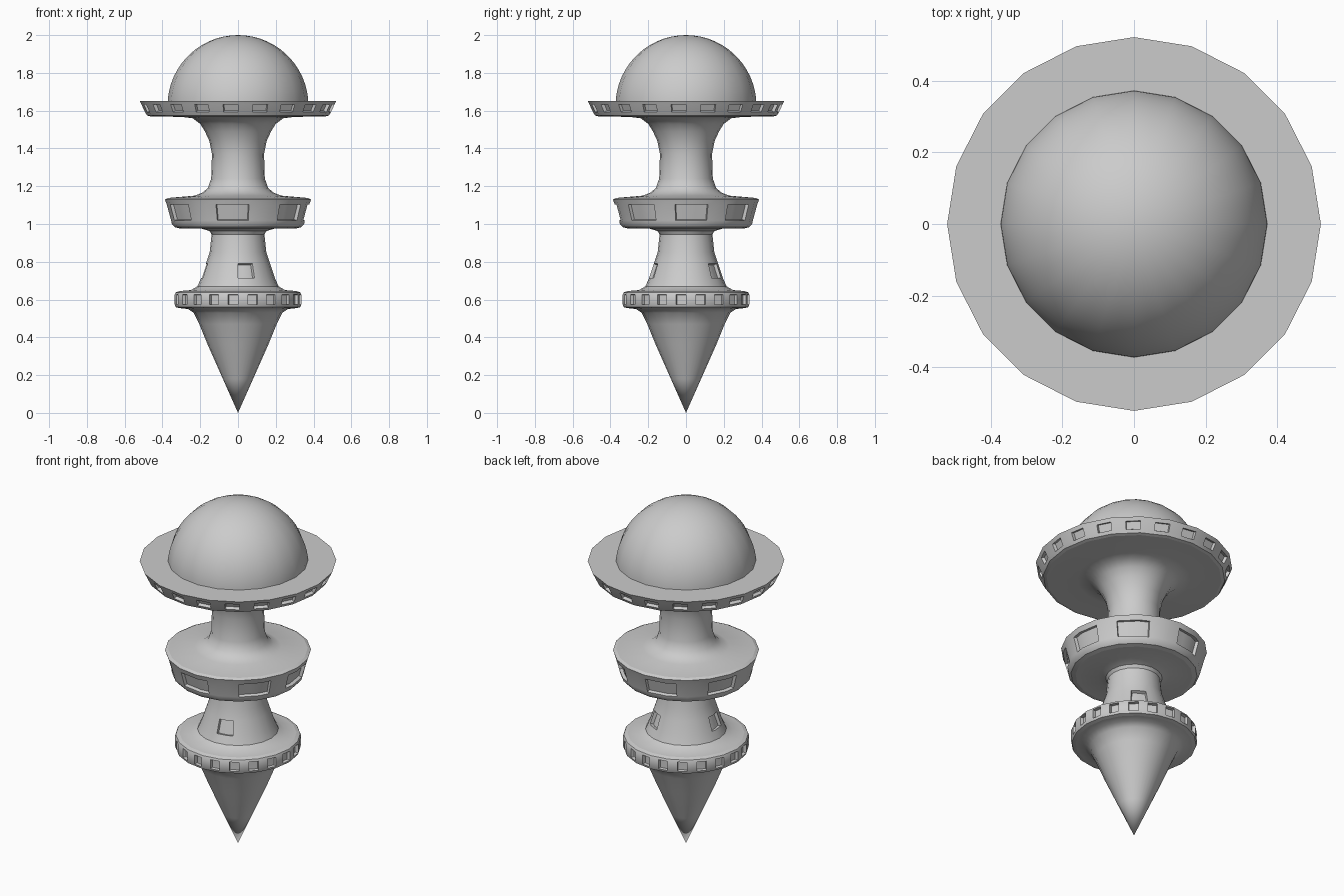
import bpy, bmesh, math

if "Cube" in bpy.data.objects:
    bpy.data.objects.remove(bpy.data.objects["Cube"])

SIDES = 20
COLS = 40            # each flat side is split in two so windows can use half a side


def lathe(name, profile, row=None, starts=(), width=1, depth=0.018):
    """Revolve (r, z) points as a 20-gon; recess windows in the given profile row."""
    bm = bmesh.new()
    rings = []
    for r, z in profile:
        ring = []
        for i in range(COLS):
            a = 2 * math.pi * i / COLS
            k = r * (math.cos(math.pi / SIDES) if i % 2 else 1.0)
            ring.append(bm.verts.new((k * math.cos(a), k * math.sin(a), z)))
        rings.append(ring)
    columns = {(s + j) % COLS for s in starts for j in range(width)}
    windows = []
    for n in range(len(rings) - 1):
        for i in range(COLS):
            j = (i + 1) % COLS
            f = bm.faces.new((rings[n][i], rings[n][j], rings[n + 1][j], rings[n + 1][i]))
            if n == row and i in columns:
                windows.append(f)
    bm.normal_update()
    if windows:
        bmesh.ops.inset_region(bm, faces=windows, thickness=0.002, depth=-depth,
                               use_even_offset=True)
    bmesh.ops.remove_doubles(bm, verts=bm.verts[:], dist=0.00005)
    mesh = bpy.data.meshes.new(name)
    bm.to_mesh(mesh)
    bm.free()
    ob = bpy.data.objects.new(name, mesh)
    bpy.context.collection.objects.link(ob)
    bpy.ops.object.select_all(action='DESELECT')
    ob.select_set(True)
    bpy.context.view_layer.objects.active = ob
    bpy.ops.object.shade_smooth_by_angle(angle=math.radians(32))
    return ob


every_other = range(-1, COLS - 1, 2)

# Pointed base
lathe("spire", [(0, 0), (0.08, 0.18), (0.16, 0.36), (0.205, 0.47), (0.235, 0.53),
                (0.265, 0.55), (0.31, 0.555)])

# Lower ring with small windows
lathe("lower_ring", [(0.31, 0.555), (0.33, 0.56), (0.335, 0.573), (0.335, 0.626),
                     (0.33, 0.638), (0.31, 0.645)], row=2, starts=every_other)

# Flared trunk with three windows
lathe("lower_trunk", [(0.31, 0.645), (0.25, 0.65), (0.215, 0.67), (0.195, 0.715),
                      (0.17, 0.79), (0.15, 0.85), (0.14, 0.945), (0.15, 0.962),
                      (0.19, 0.975), (0.31, 0.977)],
      row=3, starts=(-10, 5, 19), width=3)

# Middle ring with wide windows
lathe("middle_ring", [(0.31, 0.977), (0.335, 0.983), (0.35, 1.0), (0.354, 1.018),
                      (0.377, 1.102), (0.387, 1.13), (0.37, 1.138)],
      row=3, starts=(-18, -12, -6, -1, 4, 10, 16), width=3)

# Narrow neck
lathe("neck", [(0.37, 1.138), (0.23, 1.15), (0.19, 1.165), (0.16, 1.19), (0.142, 1.24),
               (0.138, 1.37), (0.152, 1.44), (0.175, 1.49), (0.20, 1.53),
               (0.24, 1.56), (0.30, 1.567), (0.465, 1.57)])

# Upper deck with windows round the rim
lathe("upper_deck", [(0.465, 1.57), (0.482, 1.575), (0.492, 1.592), (0.511, 1.632),
                     (0.521, 1.652), (0.36, 1.652)], row=2, starts=every_other)

# Dome
dome = [(0.373 * math.cos(math.radians(t)), 1.627 + 0.373 * math.sin(math.radians(t)))
        for t in range(0, 90, 6)] + [(0, 2.0)]
lathe("dome", dome)
